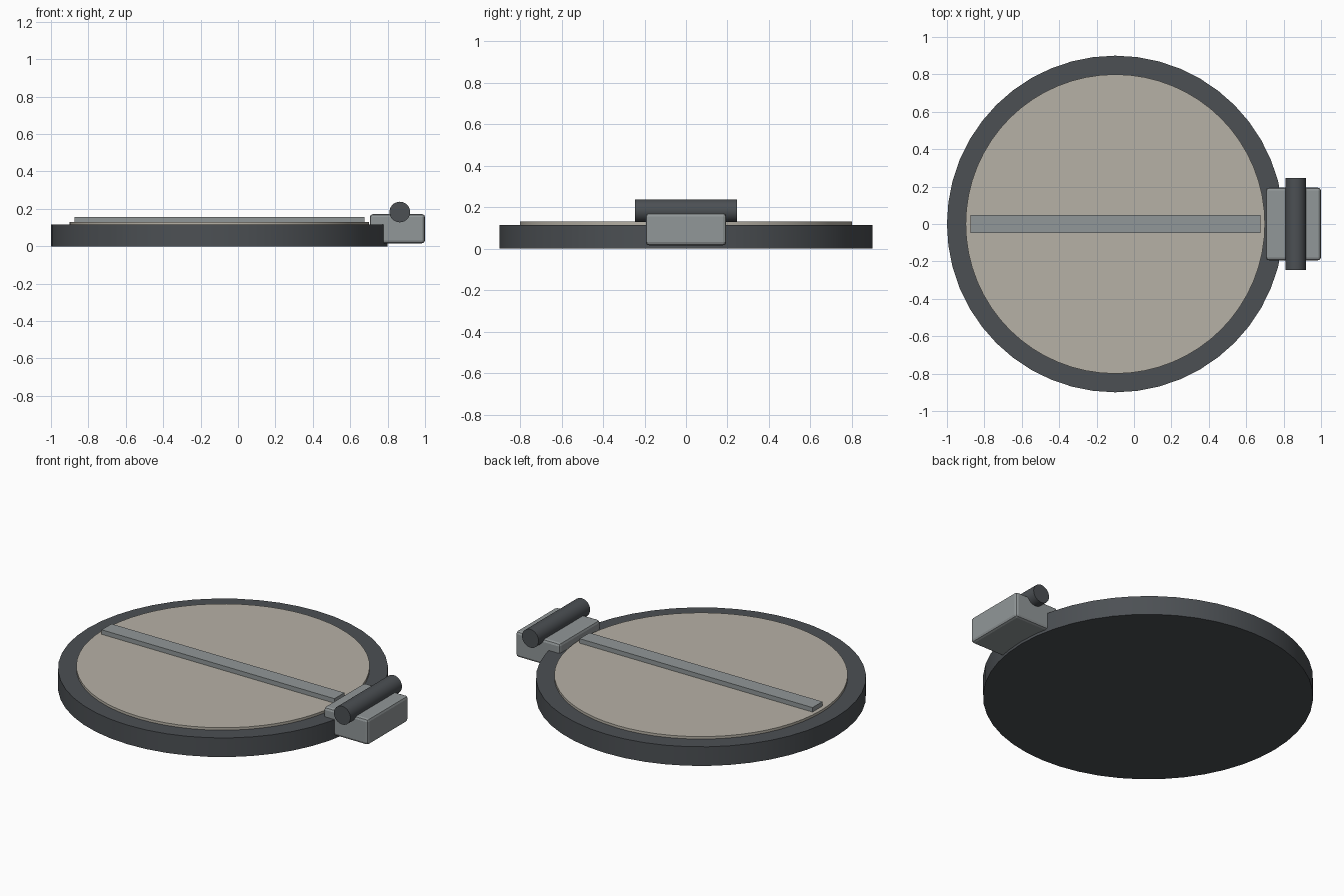
import bpy
import math

cube = bpy.data.objects.get("Cube")
if cube:
    bpy.data.objects.remove(cube, do_unlink=True)


def material(name, rgb):
    mat = bpy.data.materials.new(name)
    mat.use_nodes = True
    colour = (*rgb, 1)
    mat.diffuse_color = colour
    bsdf = mat.node_tree.nodes["Principled BSDF"]
    bsdf.inputs["Base Color"].default_value = colour
    bsdf.inputs["Roughness"].default_value = 0.6
    return mat


DARK = material("dark grey metal", (0.072, 0.08, 0.088))
LIGHT = material("light grey metal", (0.285, 0.31, 0.315))
BEIGE = material("warm beige", (0.47, 0.44, 0.38))


def finish(name, mat):
    obj = bpy.context.object
    obj.name = obj.data.name = name
    obj.data.materials.append(mat)
    return obj


def cylinder(name, mat, radius, depth, centre, sides, rotation=(0, 0, 0)):
    bpy.ops.mesh.primitive_cylinder_add(vertices=sides, radius=radius, depth=depth,
                                        location=centre, rotation=rotation)
    bpy.ops.object.shade_smooth_by_angle(angle=math.radians(30))
    return finish(name, mat)


def box(name, mat, low, high, bevel=0):
    centre = [(a + b) / 2 for a, b in zip(low, high)]
    bpy.ops.mesh.primitive_cube_add(size=1, location=centre)
    obj = finish(name, mat)
    obj.scale = [b - a for a, b in zip(low, high)]
    bpy.ops.object.transform_apply(location=False, rotation=False, scale=True)
    if bevel:
        mod = obj.modifiers.new("rounded edges", "BEVEL")
        mod.width = bevel
        mod.segments = 2
    return obj


# Round lid: dark rim disc with a raised beige inner panel
CX = -0.1
cylinder("lid_disc", DARK, 0.9, 0.115, (CX, 0, 0.0575), 48)
cylinder("inner_panel", BEIGE, 0.8, 0.03, (CX, 0, 0.115), 64)

# Stiffening bar across the panel
box("cross_bar", LIGHT, (-0.875, -0.047, 0.12), (0.675, 0.047, 0.157))

# Hinge on the left edge: rounded block with a pin along y
box("hinge_block", LIGHT, (0.705, -0.194, 0.016), (1.0, 0.194, 0.172), 0.016)
cylinder("hinge_pin", DARK, 0.055, 0.49, (0.865, 0, 0.183), 32, (math.pi / 2, 0, 0))
